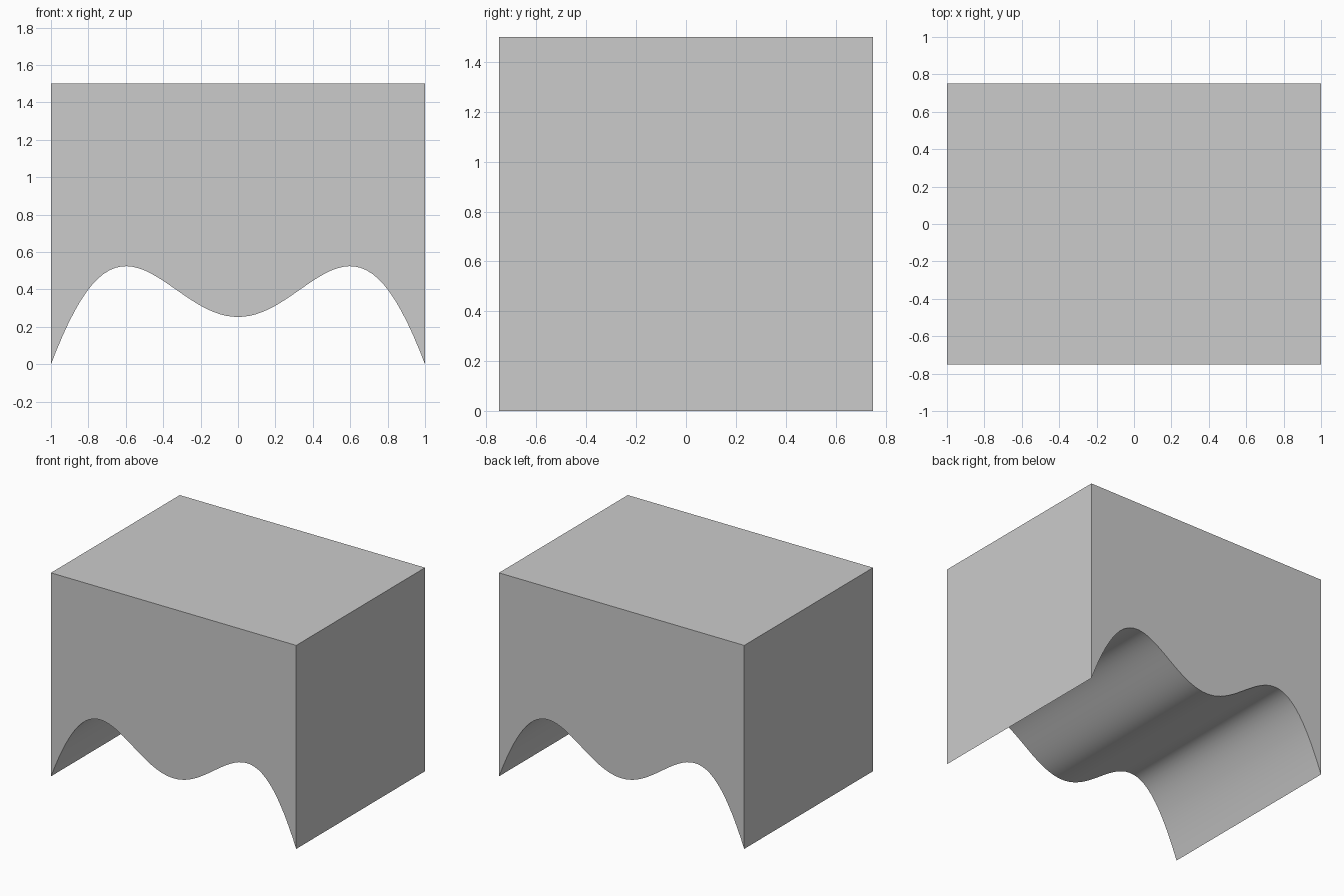
import bpy, bmesh

if "Cube" in bpy.data.objects:
    bpy.data.objects.remove(bpy.data.objects["Cube"])

HALF_W, HALF_D, TOP, STEPS = 1.0, 0.75, 1.5, 64


def arch(x):
    """Height of the double-arched underside, symmetric about x = 0."""
    q = x * x
    return max(0.0, 0.253 + 1.62 * q - 2.703 * q**2 + 0.83 * q**3)


# Front profile: flat top, straight sides, wavy underside
xs = [-HALF_W + 2 * HALF_W * i / STEPS for i in range(STEPS + 1)]
profile = [(x, arch(x)) for x in xs] + [(HALF_W, TOP), (-HALF_W, TOP)]

# Extrude the profile from front to back
bm = bmesh.new()
face = bm.faces.new([bm.verts.new((x, -HALF_D, z)) for x, z in profile])
back = bmesh.ops.extrude_face_region(bm, geom=[face])
verts = [v for v in back["geom"] if isinstance(v, bmesh.types.BMVert)]
bmesh.ops.translate(bm, verts=verts, vec=(0, 2 * HALF_D, 0))
bmesh.ops.recalc_face_normals(bm, faces=bm.faces)

mesh = bpy.data.meshes.new("arched_block")
bm.to_mesh(mesh)
bm.free()
block = bpy.data.objects.new("arched_block", mesh)
bpy.context.collection.objects.link(block)

# Smooth underside, crisp outer edges
bpy.context.view_layer.objects.active = block
block.select_set(True)
bpy.ops.object.shade_smooth_by_angle(angle=0.52)
